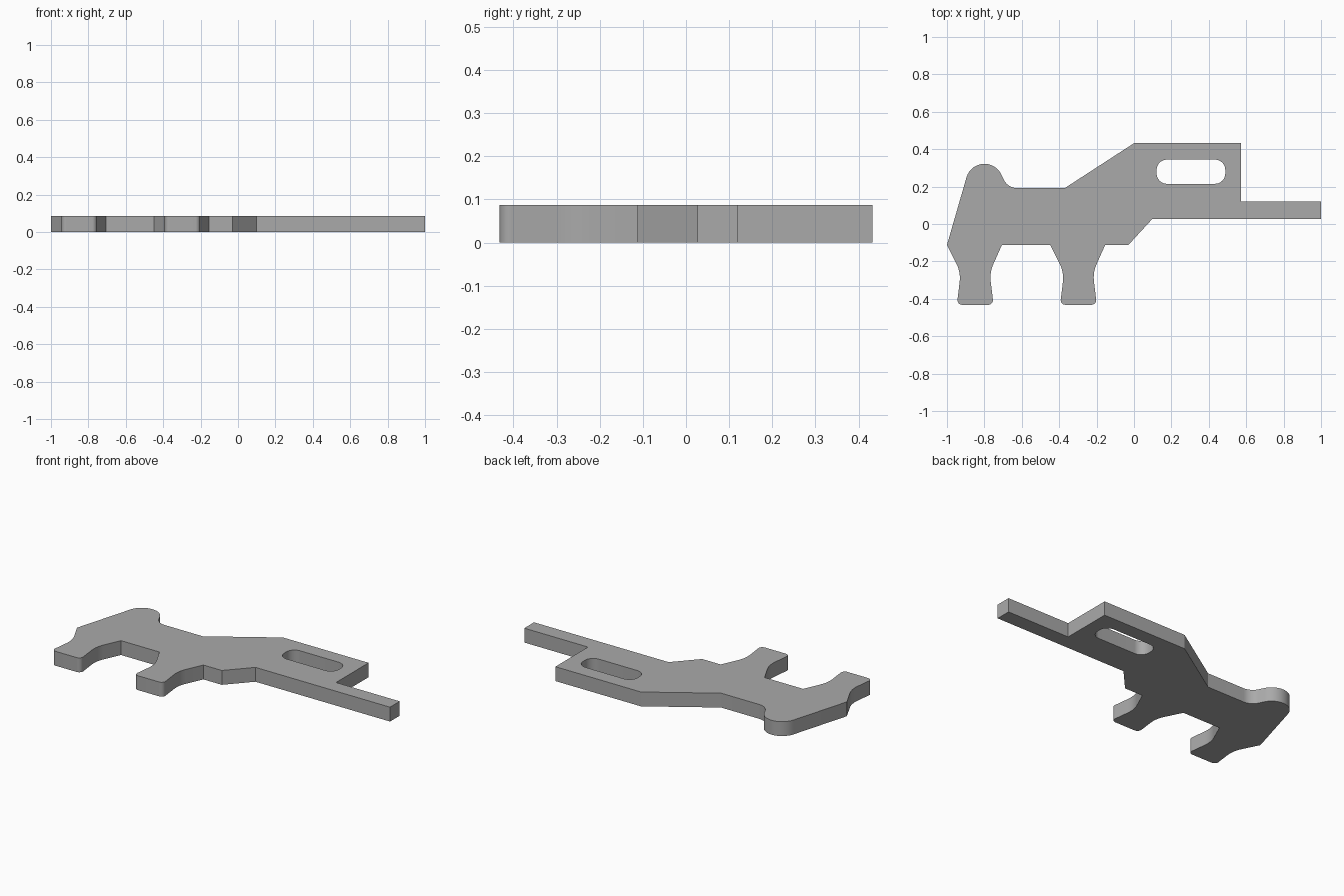
import bpy
import bmesh
import math
from mathutils import Vector

if "Cube" in bpy.data.objects:
    bpy.data.objects.remove(bpy.data.objects["Cube"])

THICKNESS = 0.087
BASE_Y = -0.112


def rounded(corners):
    """Turn (x, y, radius) corners into a closed outline with filleted corners."""
    points = []
    count = len(corners)
    for i, (x, y, radius) in enumerate(corners):
        p = Vector((x, y))
        if radius == 0:
            points.append(p)
            continue
        to_prev = (Vector(corners[i - 1][:2]) - p).normalized()
        to_next = (Vector(corners[(i + 1) % count][:2]) - p).normalized()
        half = to_prev.angle(to_next) / 2
        centre = p + (to_prev + to_next).normalized() * radius / math.sin(half)
        reach = radius / math.tan(half)
        start = p + to_prev * reach - centre
        sweep = start.angle_signed(p + to_next * reach - centre)
        steps = max(5, round(abs(sweep) / math.radians(6)))
        for k in range(steps + 1):
            a = math.atan2(start.y, start.x) - sweep * k / steps
            points.append(centre + radius * Vector((math.cos(a), math.sin(a))))
    return points


def leg(cx):
    """Flared leg, listed from its left top corner to its right top corner."""
    side = [(0.147, BASE_Y, 0), (0.077, -0.259, 0.17), (0.098, -0.432, 0.025)]
    left = [(cx - x + (0.004 if r else 0), y, r) for x, y, r in side]
    right = [(cx + x + (0.004 if r else 0), y, r) for x, y, r in reversed(side)]
    return left + right


# Outline: two legs, belly, long bar, raised block, back and rounded head
outline = leg(-0.853) + leg(-0.301) + [
    (-0.03, BASE_Y, 0), (0.098, 0.027, 0),
    (1, 0.027, 0), (1, 0.12, 0), (0.573, 0.12, 0),
    (0.573, 0.432, 0), (0, 0.432, 0), (-0.37, 0.192, 0),
    (-0.675, 0.192, 0.08), (-0.822, 0.504, 0.1),
]
slot = [(x, y, 0.055) for x, y in
        ((0.121, 0.215), (0.488, 0.215), (0.488, 0.344), (0.121, 0.344))]

# Flat plate with the slot left open, raised to its thickness
bm = bmesh.new()
for loop in (rounded(outline), rounded(slot)):
    verts = [bm.verts.new((p.x, p.y, 0)) for p in loop]
    for i, v in enumerate(verts):
        bm.edges.new((verts[i - 1], v))
bmesh.ops.triangle_fill(bm, edges=bm.edges[:], use_beauty=True)
raised = bmesh.ops.extrude_face_region(bm, geom=bm.faces[:], use_keep_orig=True)
top = [g for g in raised["geom"] if isinstance(g, bmesh.types.BMVert)]
bmesh.ops.translate(bm, verts=top, vec=(0, 0, THICKNESS))
bmesh.ops.recalc_face_normals(bm, faces=bm.faces[:])
mesh = bpy.data.meshes.new("animal_plate")
bm.to_mesh(mesh)
bm.free()
plate = bpy.data.objects.new("animal_plate", mesh)
bpy.context.collection.objects.link(plate)

# Plain grey
grey = bpy.data.materials.new("grey")
grey.use_nodes = True
colour = (0.4, 0.4, 0.4, 1)
grey.diffuse_color = colour
grey.node_tree.nodes["Principled BSDF"].inputs["Base Color"].default_value = colour
mesh.materials.append(grey)

# Smooth curved walls, crisp edges
bpy.ops.object.select_all(action="DESELECT")
plate.select_set(True)
bpy.context.view_layer.objects.active = plate
bpy.ops.object.shade_smooth_by_angle(angle=math.radians(20))
